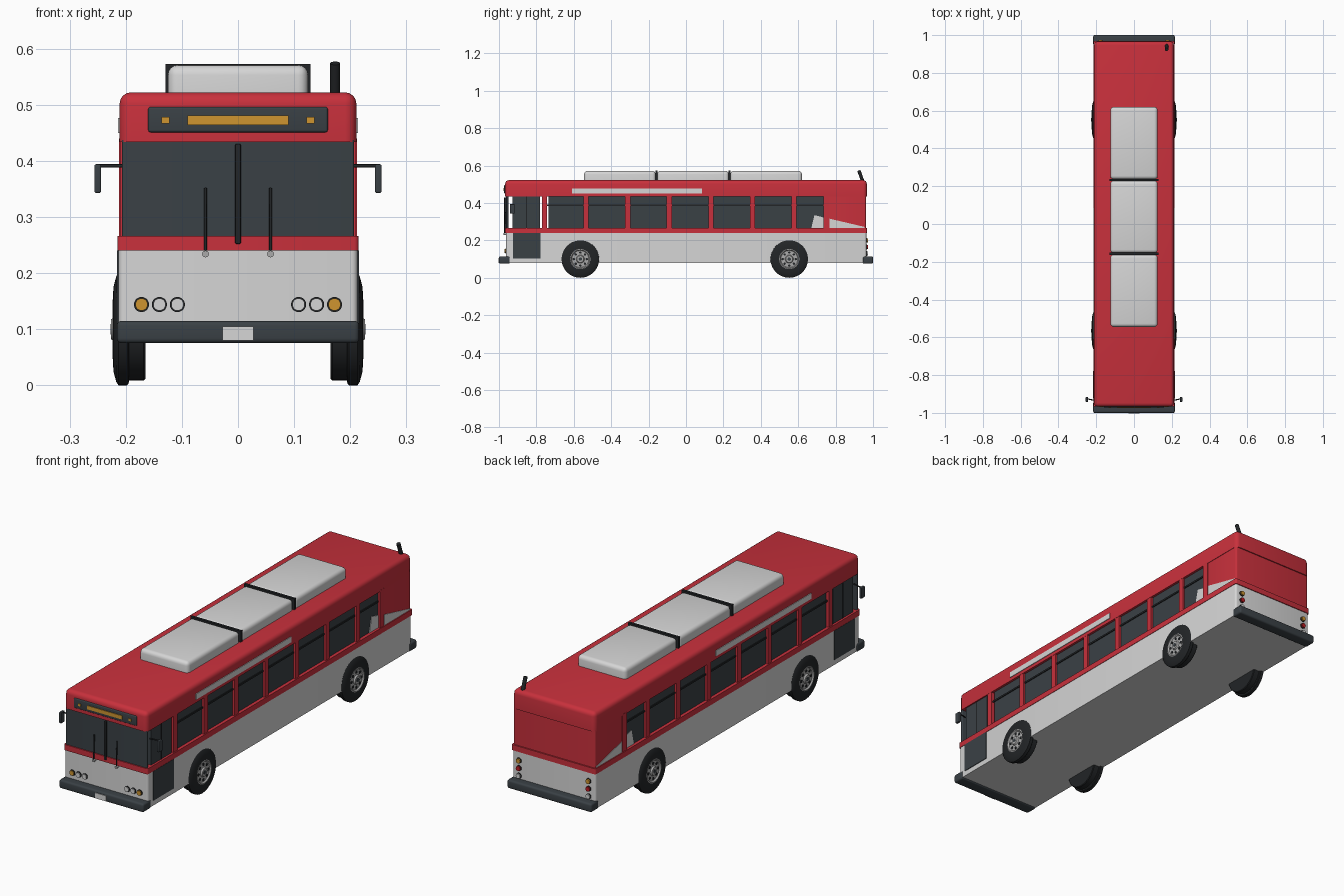
import bpy, bmesh, math
from mathutils import Matrix, Vector

old = bpy.data.objects.get("Cube")
if old:
    bpy.data.objects.remove(old)


def material(name, r, g, b):
    m = bpy.data.materials.new(name)
    m.use_nodes = True
    m.diffuse_color = (r, g, b, 1)
    m.node_tree.nodes["Principled BSDF"].inputs["Base Color"].default_value = (r, g, b, 1)
    return m


RED = material("bus red", 0.58, 0.03, 0.045)
WHITE = material("body white", 0.67, 0.67, 0.67)
DARK = material("dark glass and trim", 0.042, 0.052, 0.06)
BLACK = material("black rubber", 0.016, 0.018, 0.02)
AMBER = material("amber", 0.62, 0.3, 0.03)
METAL = material("rim grey", 0.4, 0.4, 0.4)
LAMP_RED = material("lamp red", 0.5, 0.01, 0.015)
made = []


def finish(bm, name, mat):
    bmesh.ops.recalc_face_normals(bm, faces=bm.faces)
    mesh = bpy.data.meshes.new(name)
    bm.to_mesh(mesh)
    bm.free()
    mesh.materials.append(mat)
    ob = bpy.data.objects.new(name, mesh)
    bpy.context.collection.objects.link(ob)
    made.append(ob)
    return ob


def box(name, mat, x, y, z, bevel=0, rule=lambda a, b: True):
    """Box from three (low, high) ranges; the rule picks edges to round."""
    bm = bmesh.new()
    bmesh.ops.create_cube(bm, size=1)
    for v in bm.verts:
        v.co = [(r[0] + r[1]) / 2 + c * (r[1] - r[0]) for c, r in zip(v.co, (x, y, z))]
    if bevel:
        edges = [e for e in bm.edges if rule(e.verts[0].co, e.verts[1].co)]
        bmesh.ops.bevel(bm, geom=edges, offset=bevel, segments=4, profile=0.5, affect='EDGES')
    return finish(bm, name, mat)


def side(s, lo, hi):
    return tuple(sorted((s * lo, s * hi)))


def rod(name, mat, a, b, r, sides=12):
    a, b = Vector(a), Vector(b)
    bm = bmesh.new()
    turn = (b - a).to_track_quat('Z', 'Y').to_matrix().to_4x4()
    bmesh.ops.create_cone(bm, cap_ends=True, segments=sides, radius1=r, radius2=r,
                          depth=(b - a).length, matrix=Matrix.Translation((a + b) / 2) @ turn)
    return finish(bm, name, mat)


def lathe(name, mat, s, y, z, profile, sides=48):
    """Spin (x, radius) pairs about a sideways axle."""
    bm = bmesh.new()
    rings = []
    for x, r in profile:
        angles = [math.tau * i / sides for i in range(sides)]
        rings.append([bm.verts.new((s * x, y + r * math.cos(a), z + r * math.sin(a))) for a in angles])
    for p, q in zip(rings, rings[1:]):
        for i in range(sides):
            j = (i + 1) % sides
            bm.faces.new((p[i], p[j], q[j], q[i]))
    bm.faces.new(rings[0])
    bm.faces.new(rings[-1])
    return finish(bm, name, mat)


def plate(name, mat, s, x, points, thick=0.003):
    """Flat side plate from a (y, z) outline."""
    bm = bmesh.new()
    face = bm.faces.new([bm.verts.new((s * x, y, z)) for y, z in points])
    out = bmesh.ops.extrude_face_region(bm, geom=[face])
    for v in out["geom"]:
        if isinstance(v, bmesh.types.BMVert):
            v.co.x += s * thick
    return finish(bm, name, mat)


def upright(a, b):
    return abs(a.z - b.z) > 0.01


def upright_or_top(a, b):
    return upright(a, b) or min(a.z, b.z) > 0.5


# Main shell
box("lower_body", WHITE, (-.213, .213), (-.962, .964), (.08, .242), .01, upright)
box("belt_rail", RED, (-.215, .215), (-.967, .968), (.24, .266), .008, upright)
box("roof", RED, (-.211, .211), (-.967, .967), (.434, .522), .02, upright_or_top)
box("rear_wall", RED, (-.209, .209), (.75, .962), (.26, .44), .008, upright)
box("cabin_glass", DARK, (-.2, .2), (-.735, .752), (.26, .44))
box("door_glass", DARK, (-.205, .205), (-.927, -.78), (.26, .44))
box("windshield", DARK, (-.207, .207), (-.962, -.95), (.264, .437), .004, upright)

# Sides
for s in (1, -1):
    for i in range(7):
        y = -.757 + i * .2225
        box("window_pillar", RED, side(s, .19, .21), (y - .014, y + .014), (.26, .44))
        if i < 6:
            box("window_bar", BLACK, side(s, .199, .204), (y, y + .2225), (.383, .391))
    box("window_bar", BLACK, side(s, .199, .204), (.58, .74), (.383, .391))
    box("rear_pillar", RED, side(s, .19, .212), (.735, .765), (.26, .44))
    plate("window_swoosh", WHITE, s, .2, [(.67, .266), (.737, .266), (.737, .322), (.687, .335)])
    plate("rear_swoosh", WHITE, s, .208, [(.767, .266), (.955, .266), (.955, .272), (.767, .316)])
    box("roof_stripe", WHITE, side(s, .209, .214), (-.61, .085), (.45, .476))
    box("lower_door", DARK, side(s, .21, .216), (-.925, -.777), (.104, .24))
    box("door_split", BLACK, side(s, .203, .207), (-.855, -.85), (.266, .434))

# Bumpers and number plate
for name, y in (("front_bumper", (-1, -.94)), ("rear_bumper", (.945, 1))):
    box(name, DARK, (-.216, .216), y, (.075, .115), .009)
box("number_plate", WHITE, (-.028, .028), (-1.003, -.997), (.08, .105))

# Destination sign
box("sign_panel", DARK, (-.16, .16), (-.972, -.96), (.451, .496), .004)
box("sign_display", AMBER, (-.09, .09), (-.975, -.97), (.464, .481))
for s in (1, -1):
    box("sign_marker", AMBER, side(s, .122, .136), (-.975, -.97), (.467, .478))

# Windshield divider, wipers, mirrors
box("windshield_divider", BLACK, (-.005, .005), (-.972, -.96), (.252, .43), .002)
for s in (1, -1):
    rod("wiper", BLACK, (s * .058, -.971, .24), (s * .058, -.966, .352), .0025)
    rod("wiper_pivot", METAL, (s * .058, -.96, .234), (s * .058, -.975, .234), .006)
    rod("mirror_arm", BLACK, (s * .203, -.935, .391), (s * .25, -.925, .391), .003)
    box("mirror", DARK, side(s, .244, .256), (-.942, -.916), (.343, .394), .003)

# Lamps
for s in (1, -1):
    for x, mat in ((.108, WHITE), (.14, WHITE), (.172, AMBER)):
        rod("headlight_rim", BLACK, (s * x, -.955, .144), (s * x, -.966, .144), .0135, 20)
        rod("headlight", mat, (s * x, -.955, .144), (s * x, -.97, .144), .011, 20)
    for z, mat in ((.2, AMBER), (.165, LAMP_RED), (.13, WHITE)):
        rod("tail_lamp_rim", BLACK, (s * .178, .955, z), (s * .178, .968, z), .0125, 20)
        rod("tail_lamp", mat, (s * .178, .955, z), (s * .178, .974, z), .0105, 20)

# Roof units and exhaust
for i in range(3):
    y = -.545 + i * .391
    box("roof_unit", WHITE, (-.125, .125), (y, y + .383), (.515, .571), .018,
        lambda a, b: upright(a, b) or min(a.z, b.z) > .55)
    if i:
        box("roof_divider", BLACK, (-.129, .129), (y - .01, y + .002), (.515, .573))
rod("exhaust_pipe", BLACK, (.173, .947, .51), (.173, .924, .574), .009, 16)

# Wheels
for s in (1, -1):
    for y in (-.565, .552):
        lathe("tyre", BLACK, s, y, .1, [(.165, .06), (.165, .088), (.168, .091), (.194, .091), (.195, .097),
                                        (.198, .1), (.213, .1), (.217, .094), (.222, .075), (.223, .054),
                                        (.216, .05)])
        lathe("wheel_rim", METAL, s, y, .1, [(.2, .054), (.223, .054), (.224, .05), (.218, .045),
                                             (.219, .022), (.226, .018), (.226, .012)])
        for i in range(8):
            a = math.tau * i / 8
            cy, cz = y + .035 * math.cos(a), .1 + .035 * math.sin(a)
            rod("rim_hole", BLACK, (s * .21, cy, cz), (s * .2205, cy, cz), .0065)
        rod("hub_cap", DARK, (s * .21, y, .1), (s * .2275, y, .1), .009, 16)

# Smooth rounded parts, keep corners sharp
bpy.ops.object.select_all(action='DESELECT')
for ob in made:
    ob.select_set(True)
bpy.context.view_layer.objects.active = made[0]
bpy.ops.object.shade_smooth_by_angle(angle=math.radians(35))
